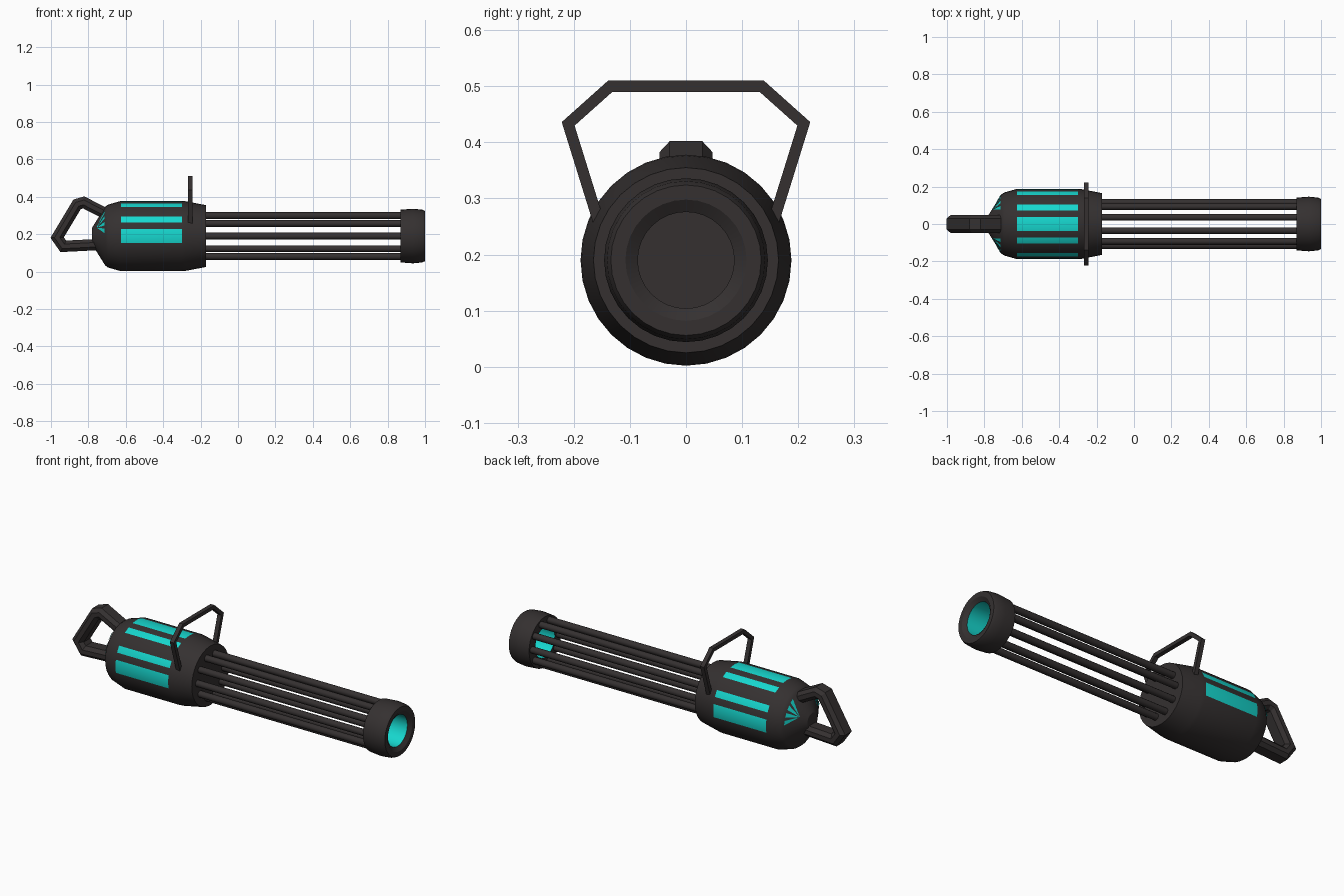
import bpy, bmesh, math
from mathutils import Vector

if "Cube" in bpy.data.objects:
    bpy.data.objects.remove(bpy.data.objects["Cube"])

AXIS_Z = 0.19
SEG = 32


def material(name, rgb):
    m = bpy.data.materials.new(name)
    m.diffuse_color = (*rgb, 1)
    m.use_nodes = True
    m.node_tree.nodes["Principled BSDF"].inputs["Base Color"].default_value = m.diffuse_color
    return m


DARK = material("dark_metal", (0.035, 0.030, 0.030))
GLOW = material("cyan", (0.008, 0.68, 0.62))


def finish(name, bm, angle=30):
    bmesh.ops.recalc_face_normals(bm, faces=bm.faces)
    me = bpy.data.meshes.new(name)
    bm.to_mesh(me)
    bm.free()
    me.materials.append(DARK)
    me.materials.append(GLOW)
    ob = bpy.data.objects.new(name, me)
    bpy.context.collection.objects.link(ob)
    bpy.ops.object.select_all(action='DESELECT')
    ob.select_set(True)
    bpy.context.view_layer.objects.active = ob
    bpy.ops.object.shade_smooth_by_angle(angle=math.radians(angle))
    return ob


def polar(x, r, deg, z=AXIS_Z):
    a = math.radians(deg)
    return Vector((x, r * math.cos(a), z + r * math.sin(a)))


def lathe(name, profile, loop=False, cyan=lambda ring, seg: False):
    """Revolve (x, radius) points about the gun axis."""
    bm = bmesh.new()
    rings = [[bm.verts.new(polar(x, r, 360 * s / SEG)) for s in range(SEG)]
             for x, r in profile]
    n = len(rings)
    for i in range(n if loop else n - 1):
        a, b = rings[i], rings[(i + 1) % n]
        for s in range(SEG):
            t = (s + 1) % SEG
            f = bm.faces.new((a[s], a[t], b[t], b[s]))
            f.material_index = int(cyan(i, s))
    if not loop:
        bm.faces.new(rings[0])
        bm.faces.new(rings[-1])
    return finish(name, bm)


def sweep(name, path, section, binormal):
    """Mitred sweep of a section along a planar path."""
    pts = [Vector(p) for p in path]
    binormal = Vector(binormal)
    bm = bmesh.new()
    rings = []
    for i, p in enumerate(pts):
        d0 = (p - pts[i - 1]).normalized() if i else (pts[1] - p).normalized()
        d1 = (pts[i + 1] - p).normalized() if i < len(pts) - 1 else d0
        n = (d0 + d1).normalized().cross(binormal)
        n /= n.dot(d0.cross(binormal))
        rings.append([bm.verts.new(p + n * u + binormal * v) for u, v in section])
    k = len(section)
    for a, b in zip(rings, rings[1:]):
        for j in range(k):
            bm.faces.new((a[j], a[(j + 1) % k], b[(j + 1) % k], b[j]))
    bm.faces.new(rings[0])
    bm.faces.new(rings[-1])
    return finish(name, bm)


# Main housing, with cyan panels on its upper half and sides
panel_segs = {31, 0, 2, 5, 7, 8, 10, 13, 15, 16}
lathe("housing",
      [(-0.78, 0.045), (-0.71, 0.157), (-0.695, 0.168), (-0.625, 0.188),
       (-0.30, 0.188), (-0.28, 0.186), (-0.17, 0.165)],
      cyan=lambda ring, seg: ring == 3 and seg in panel_segs)

# Fans of cyan slivers on the rear cone, mirrored left and right
bm = bmesh.new()
lift = 0.0025
for side in (1, -1):
    for a in (6, 21, 36, 51):
        tri = [polar(-0.754, 0.087 + lift, 30),
               polar(-0.712, 0.154 + lift, a), polar(-0.712, 0.154 + lift, a + 9)]
        f = bm.faces.new([bm.verts.new((v.x - lift, v.y * side, v.z)) for v in tri])
        f.material_index = 1
finish("rear_fan_lights", bm)

# Ring of ten barrels
bm = bmesh.new()
for i in range(10):
    ends = []
    for x in (-0.20, 0.89):
        c = polar(x, 0.115, 36 * i)
        ends.append([bm.verts.new(polar(x, 0.018, 30 * s, 0) + Vector((0, c.y, c.z)))
                     for s in range(12)])
    for s in range(12):
        t = (s + 1) % 12
        bm.faces.new((ends[0][s], ends[0][t], ends[1][t], ends[1][s]))
    bm.faces.new(ends[0])
    bm.faces.new(ends[1])
finish("barrels", bm, 40)

# Muzzle collar with a cyan bore
lathe("muzzle_collar",
      [(0.87, 0.086), (0.87, 0.141), (0.935, 0.146), (0.985, 0.141), (1.0, 0.134),
       (1.0, 0.108), (0.985, 0.086)],
      loop=True, cyan=lambda ring, seg: ring == 6)

# Carry handle: square bar arching over the housing
half = [(0.15, 0.24), (0.21, 0.433), (0.135, 0.50)]
arch = [(-0.254, y, z) for y, z in half] + [(-0.254, -y, z) for y, z in reversed(half)]
sweep("carry_handle", arch,
      [(-0.01, -0.012), (0.01, -0.012), (0.01, 0.012), (-0.01, 0.012)], (1, 0, 0))

# Rear grip: chamfered loop behind the housing
grip = [(-0.66, 0.285), (-0.825, 0.37), (-0.86, 0.36), (-0.967, 0.182),
        (-0.934, 0.135), (-0.70, 0.147)]
u, v, c = 0.03, 0.047, 0.018
sweep("rear_grip", [(x, 0, z) for x, z in grip],
      [(-u, -v + c), (-u + c, -v), (u - c, -v), (u, -v + c),
       (u, v - c), (u - c, v), (-u + c, v), (-u, v - c)], (0, 1, 0))
